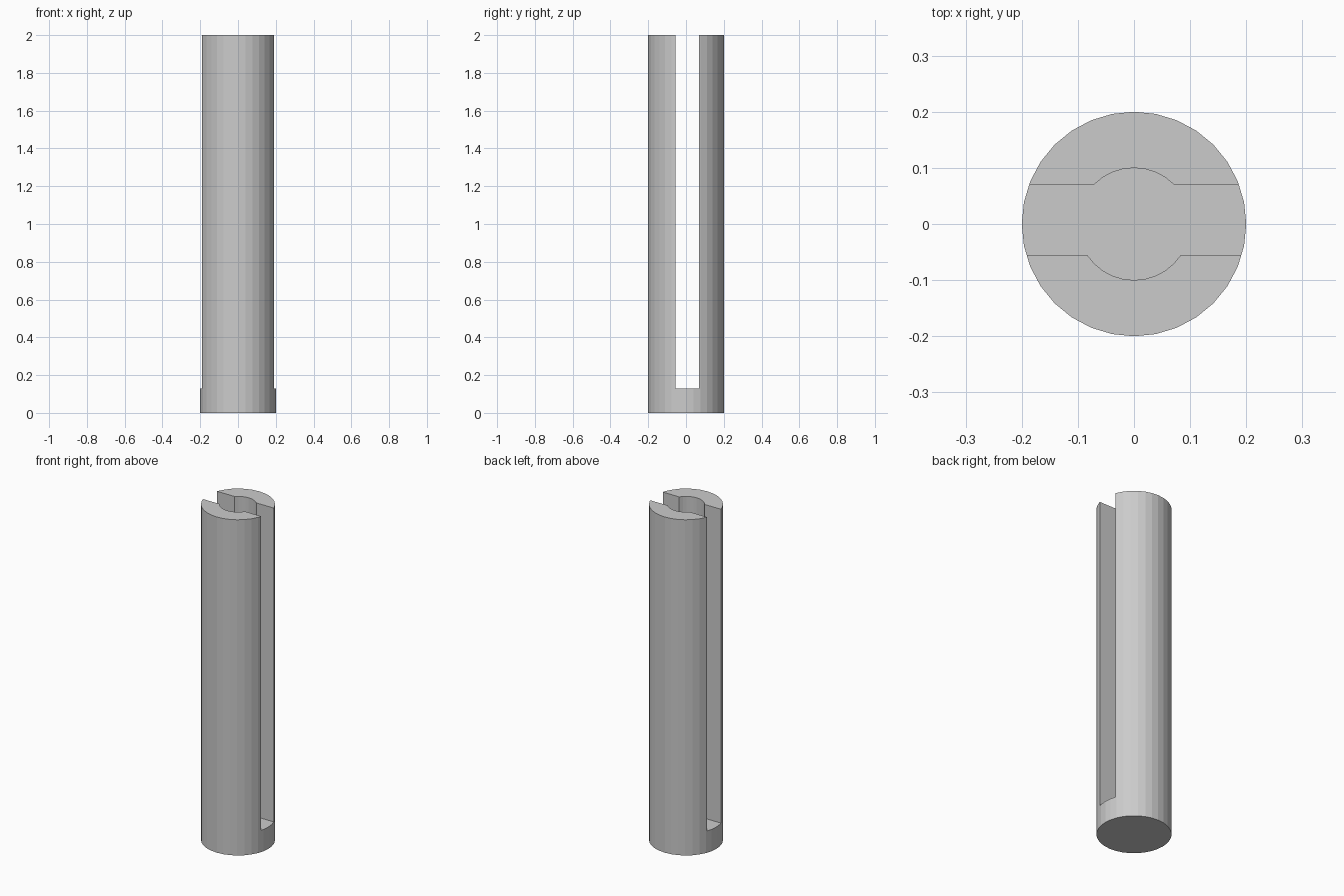
import bpy

SIDES = 32
HEIGHT = 2.0
RADIUS = 0.2
BORE_RADIUS = 0.1
FLOOR = 0.13                       # shared floor of slot and bore
SLOT_FRONT, SLOT_BACK = -0.055, 0.07

cube = bpy.data.objects.get("Cube")
if cube:
    bpy.data.objects.remove(cube, do_unlink=True)

grey = bpy.data.materials.new("plain_grey")
grey.use_nodes = True
grey.diffuse_color = (0.6, 0.6, 0.6, 1)
grey.node_tree.nodes["Principled BSDF"].inputs["Base Color"].default_value = (0.6, 0.6, 0.6, 1)


def cylinder(name, radius, bottom, top):
    bpy.ops.mesh.primitive_cylinder_add(
        vertices=SIDES, radius=radius, depth=top - bottom,
        location=(0, 0, (bottom + top) / 2))
    obj = bpy.context.object
    obj.name = name
    obj.data.materials.append(grey)
    return obj


def box(name, low, high):
    bpy.ops.mesh.primitive_cube_add(
        size=1, location=[(a + b) / 2 for a, b in zip(low, high)])
    obj = bpy.context.object
    obj.name = name
    obj.scale = [b - a for a, b in zip(low, high)]
    obj.data.materials.append(grey)
    return obj


def cut(target, cutter):
    cutter.hide_render = True
    mod = target.modifiers.new(cutter.name, 'BOOLEAN')
    mod.operation = 'DIFFERENCE'
    mod.solver = 'EXACT'
    mod.object = cutter
    bpy.context.view_layer.objects.active = target
    bpy.ops.object.modifier_apply(modifier=mod.name)
    bpy.data.objects.remove(cutter, do_unlink=True)


# Round post with a flat base
post = cylinder("slotted_post", RADIUS, 0, HEIGHT)

# Central bore, open at the top
cut(post, cylinder("bore_cutter", BORE_RADIUS, FLOOR, HEIGHT + 0.1))

# Straight slot running through from side to side, set slightly to the back
cut(post, box("slot_cutter", (-1, SLOT_FRONT, FLOOR), (1, SLOT_BACK, HEIGHT + 0.1)))

# Flat facets all round
post.data.shade_flat()
